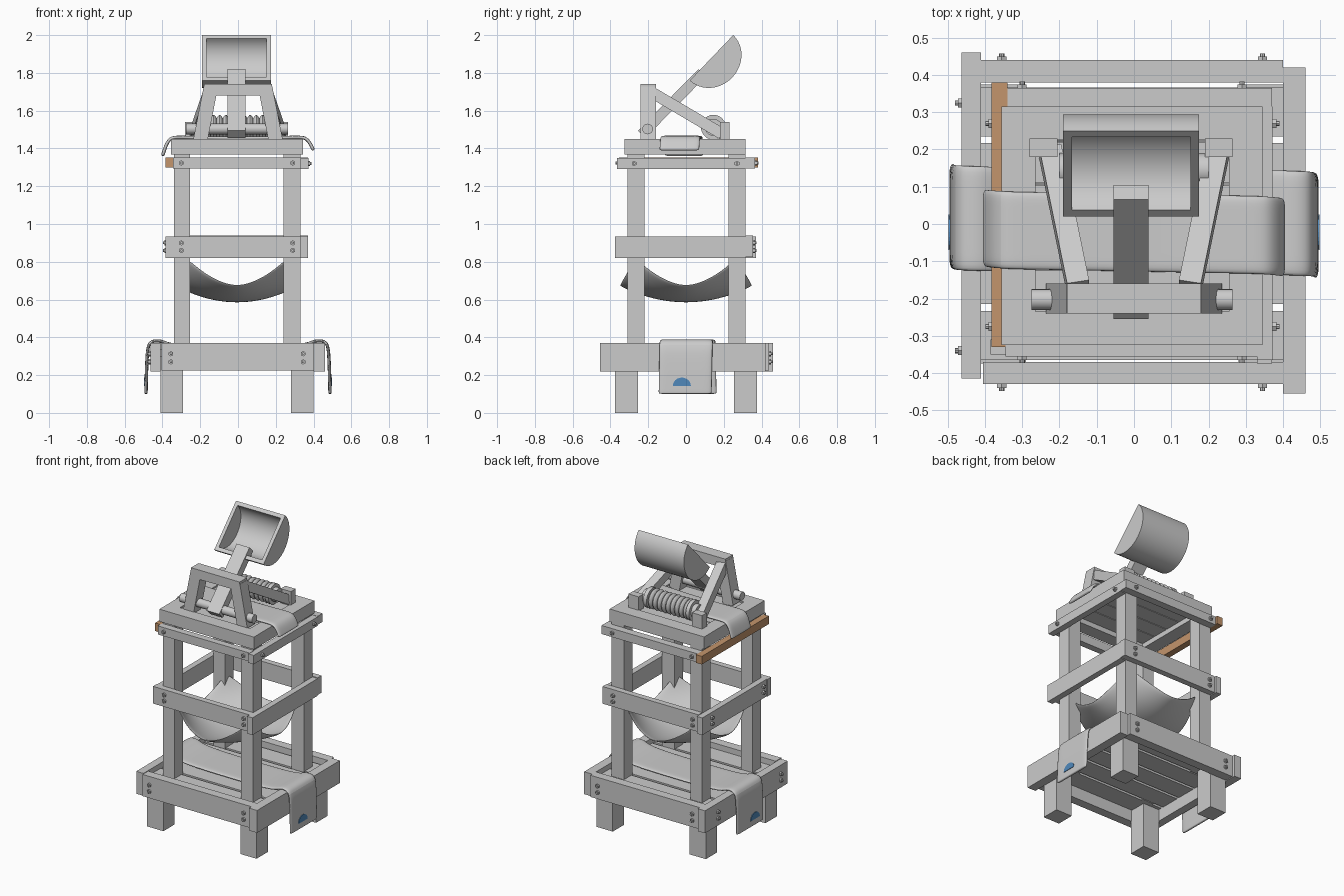
import bpy, bmesh, math
from mathutils import Vector, Matrix

if "Cube" in bpy.data.objects:
    bpy.data.objects.remove(bpy.data.objects["Cube"])


def finish(name, bm, mat=None, smooth=False):
    bmesh.ops.recalc_face_normals(bm, faces=bm.faces)
    me = bpy.data.meshes.new(name)
    bm.to_mesh(me)
    bm.free()
    ob = bpy.data.objects.new(name, me)
    bpy.context.collection.objects.link(ob)
    if mat:
        me.materials.append(mat)
    if smooth:
        bpy.context.view_layer.objects.active = ob
        for o in bpy.context.selected_objects:
            o.select_set(False)
        ob.select_set(True)
        bpy.ops.object.shade_smooth_by_angle(angle=math.radians(40))
    return ob


def material(name, rgb):
    m = bpy.data.materials.new(name)
    m.diffuse_color = (*rgb, 1)
    m.use_nodes = True
    m.node_tree.nodes["Principled BSDF"].inputs["Base Color"].default_value = m.diffuse_color
    return m


def box(name, x0, x1, y0, y1, z0, z1, mat=None):
    bm = bmesh.new()
    m = Matrix.Translation(((x0 + x1) / 2, (y0 + y1) / 2, (z0 + z1) / 2)) @ Matrix.Diagonal((x1 - x0, y1 - y0, z1 - z0, 1))
    bmesh.ops.create_cube(bm, size=1, matrix=m)
    return finish(name, bm, mat)


def beam(name, p, q, w, h, side):
    """Square beam from p to q; w is measured along the side direction."""
    p, q = Vector(p), Vector(q)
    d = q - p
    a = d.normalized()
    s = Vector(side)
    s = (s - a * s.dot(a)).normalized()
    r = Matrix((s, a.cross(s), a)).transposed().to_4x4()
    bm = bmesh.new()
    bmesh.ops.create_cube(bm, size=1, matrix=Matrix.Translation((p + q) / 2) @ r @ Matrix.Diagonal((w, h, d.length, 1)))
    return finish(name, bm)


def rod(name, p, q, r, n=24, smooth=True):
    p, q = Vector(p), Vector(q)
    d = q - p
    bm = bmesh.new()
    m = Matrix.Translation((p + q) / 2) @ d.to_track_quat('Z', 'Y').to_matrix().to_4x4()
    bmesh.ops.create_cone(bm, cap_ends=True, segments=n, radius1=r, radius2=r, depth=d.length, matrix=m)
    return finish(name, bm, smooth=smooth)


def prism(name, yz, x0, x1, mat=None, smooth=False):
    bm = bmesh.new()
    f = bm.faces.new([bm.verts.new((x0, y, z)) for y, z in yz])
    g = bmesh.ops.extrude_face_region(bm, geom=[f])['geom']
    bmesh.ops.translate(bm, vec=(x1 - x0, 0, 0), verts=[v for v in g if isinstance(v, bmesh.types.BMVert)])
    return finish(name, bm, mat, smooth)


def sheet(name, fn, nu, nv, thick):
    """Cloth from a function of u, v in 0..1, thickened and smoothed."""
    bm = bmesh.new()
    g = [[bm.verts.new(fn(i / nu, j / nv)) for j in range(nv + 1)] for i in range(nu + 1)]
    for i in range(nu):
        for j in range(nv):
            bm.faces.new((g[i][j], g[i + 1][j], g[i + 1][j + 1], g[i][j + 1]))
    ob = finish(name, bm, smooth=True)
    s = ob.modifiers.new("thickness", 'SOLIDIFY')
    s.thickness, s.offset = thick, 0
    ob.modifiers.new("soft", 'SUBSURF').levels = 2
    ob.modifiers["soft"].render_levels = 2
    return ob


def drape(name, path, left, right):
    def fn(u, v):
        x, z = path[round(u * (len(path) - 1))]
        a = left[0] + (right[0] - left[0]) * u
        b = left[1] + (right[1] - left[1]) * u
        return x, a + (b - a) * v, z
    return sheet(name, fn, len(path) - 1, 5, 0.018)


def bolt(p, d):
    """Washer, hex nut and stud end."""
    p, d = Vector(p), Vector(d)
    rod("bolt_nut", p, p + d * 0.010, 0.014, 6, False)
    rod("bolt_stud", p, p + d * 0.018, 0.007, 8, False)


orange = material("orange_wood", (0.55, 0.3, 0.15))
blue = material("blue_patch", (0.08, 0.25, 0.5))

# feet and tall posts
for x0, x1, px0, px1 in ((-0.41, -0.29, -0.34, -0.255), (0.28, 0.40, 0.24, 0.33)):
    for y0, y1, py0, py1 in ((-0.375, -0.255, -0.31, -0.22), (0.255, 0.375, 0.225, 0.315)):
        box("foot", x0, x1, y0, y1, 0, 0.30)
        box("post", px0, px1, py0, py1, 0.30, 1.37)

# base frame and floor planks
box("base_front_beam", -0.405, 0.46, -0.43, -0.37, 0.225, 0.37)
box("base_back_beam", -0.46, 0.40, 0.38, 0.44, 0.225, 0.37)
box("base_left_beam", -0.463, -0.41, -0.415, 0.46, 0.22, 0.37)
box("base_right_beam", 0.40, 0.46, -0.455, 0.42, 0.22, 0.37)
for i in range(5):
    y = -0.365 + i * 0.15
    box("floor_plank", -0.41, 0.40, y, y + 0.132, 0.30, 0.335)

# middle rails
box("mid_front_rail", -0.385, 0.33, -0.35, -0.31, 0.82, 0.935)
box("mid_back_rail", -0.34, 0.37, 0.315, 0.355, 0.825, 0.94)
box("mid_left_rail", -0.38, -0.34, -0.31, 0.37, 0.82, 0.935)
box("mid_right_rail", 0.33, 0.37, -0.375, 0.315, 0.82, 0.935)

# upper rails
box("upper_front_rail", -0.345, 0.335, -0.355, -0.31, 1.295, 1.352)
box("upper_back_rail", -0.34, 0.37, 0.315, 0.365, 1.295, 1.352)
box("upper_right_rail", 0.33, 0.372, -0.365, 0.315, 1.29, 1.35)
box("upper_left_rail", -0.383, -0.34, -0.33, 0.38, 1.298, 1.352, orange)

# bolts
for x in (-0.355, 0.345):
    for z in (0.27, 0.313):
        bolt((x, -0.43, z), (0, -1, 0))
        bolt((x, 0.44, z), (0, 1, 0))
for y in (-0.34, 0.325):
    for z in (0.27, 0.313):
        bolt((-0.463, y, z), (-1, 0, 0))
for x in (-0.3, 0.29):
    for z in (0.86, 0.9):
        bolt((x, -0.35, z), (0, -1, 0))
        bolt((x, 0.355, z), (0, 1, 0))
    bolt((x, -0.355, 1.323), (0, -1, 0))
    bolt((x, 0.365, 1.323), (0, 1, 0))
for y in (-0.275, 0.27):
    for z in (0.86, 0.9):
        bolt((-0.38, y, z), (-1, 0, 0))
    bolt((0.372, y, 1.32), (1, 0, 0))

# top platform: rim and planks
for y0, y1 in ((-0.325, -0.235), (0.225, 0.315)):
    box("platform_rim_long", -0.355, 0.345, y0, y1, 1.367, 1.45)
for x0, x1 in ((-0.355, -0.265), (0.255, 0.345)):
    box("platform_rim_short", x0, x1, -0.235, 0.225, 1.367, 1.45)
for i in range(4):
    y = -0.235 + i * 0.115
    box("platform_plank", -0.265, 0.255, y, y + 0.11, 1.40, 1.44)

# catapult frame: legs, crossbar, braces, blocks, axle
for s in (-1, 1):
    beam("frame_leg", (s * 0.2, -0.2, 1.44), (s * 0.145, -0.2, 1.72), 0.075, 0.08, (1, 0, 0))
    beam("frame_brace", (s * 0.15, -0.17, 1.69), (s * 0.225, 0.195, 1.475), 0.06, 0.06, (1, 0, 0))
    box("brace_block", s * 0.235 - 0.045, s * 0.235 + 0.03, 0.18, 0.23, 1.445, 1.54)
    rod("coil_end_disc", (s * 0.145, 0.145, 1.512), (s * 0.17, 0.145, 1.512), 0.066)
box("frame_crossbar", -0.18, 0.18, -0.24, -0.16, 1.68, 1.742)
rod("axle", (-0.275, -0.203, 1.503), (0.265, -0.203, 1.503), 0.028)
rod("coil_core", (-0.2, 0.145, 1.512), (0.2, 0.145, 1.512), 0.045)

# rope coil: ribbed surface of revolution
bm = bmesh.new()
rings = []
for i in range(55):
    x = -0.145 + 0.29 * i / 54
    r = 0.048 + 0.018 * abs(math.sin(math.pi * i / 6))
    rings.append([bm.verts.new((x, 0.145 + r * math.cos(a * math.tau / 24), 1.512 + r * math.sin(a * math.tau / 24))) for a in range(24)])
for a, b in zip(rings, rings[1:]):
    for k in range(24):
        bm.faces.new((a[k], a[k - 1], b[k - 1], b[k]))
finish("rope_coil", bm, smooth=True)

# throwing arm and scoop
beam("throwing_arm", (-0.008, -0.235, 1.475), (-0.008, 0.085, 1.80), 0.095, 0.055, (1, 0, 0))


def arc(a, b, n=24):
    d, m = Vector((0.69, 0.72)), Vector((0.72, -0.69))
    c = Vector((0.135, 1.88))
    return [c + d * (a * math.cos(math.pi * i / n)) + m * (b * math.sin(math.pi * i / n)) for i in range(n + 1)]


outer, inner = arc(0.167, 0.152), arc(0.142, 0.127)
prism("scoop_shell", outer + inner[::-1], -0.19, 0.175, smooth=True)
for x in (-0.19, 0.152):
    prism("scoop_side", arc(0.166, 0.151), x, x + 0.023)


# hammock slung between the posts
def hammock(u, v):
    u, v = 2 * u - 1, 2 * v - 1
    return (0.265 * u * (1 + 0.22 * (1 - v * v)) - 0.005, 0.265 * v * (1 + 0.32 * (1 - u * u)),
            0.59 + 0.085 * (u * u + v * v) + 0.06 * (abs(u * v)) ** 1.5)


sheet("hammock", hammock, 12, 12, 0.012)

# draped cloths
half = [(0.487, 0.10), (0.487, 0.11), (0.485, 0.2), (0.482, 0.29), (0.476, 0.365), (0.45, 0.382), (0.405, 0.382), (0.37, 0.36), (0.25, 0.352), (0.12, 0.35)]
drape("lower_cloth", [(-x, z) for x, z in half] + [(0, 0.35)] + half[::-1], (-0.12, 0.165), (-0.148, 0.137))
top = [(0.4, 1.39), (0.395, 1.40), (0.378, 1.435), (0.355, 1.457), (0.32, 1.46), (0.2, 1.456), (0.1, 1.454)]
drape("upper_cloth", [(-x, z - max(0, x - 0.37)) for x, z in top] + [(0, 1.454)] + top[::-1], (-0.115, 0.095), (-0.143, 0.07))

# blue half-round patches on the hanging ends
patch = [(-0.022 + 0.048 * math.cos(math.pi * i / 12), 0.143 + 0.044 * math.sin(math.pi * i / 12)) for i in range(13)]
for s in (-1, 1):
    prism("cloth_patch", patch, s * 0.488, s * 0.4985, blue)
